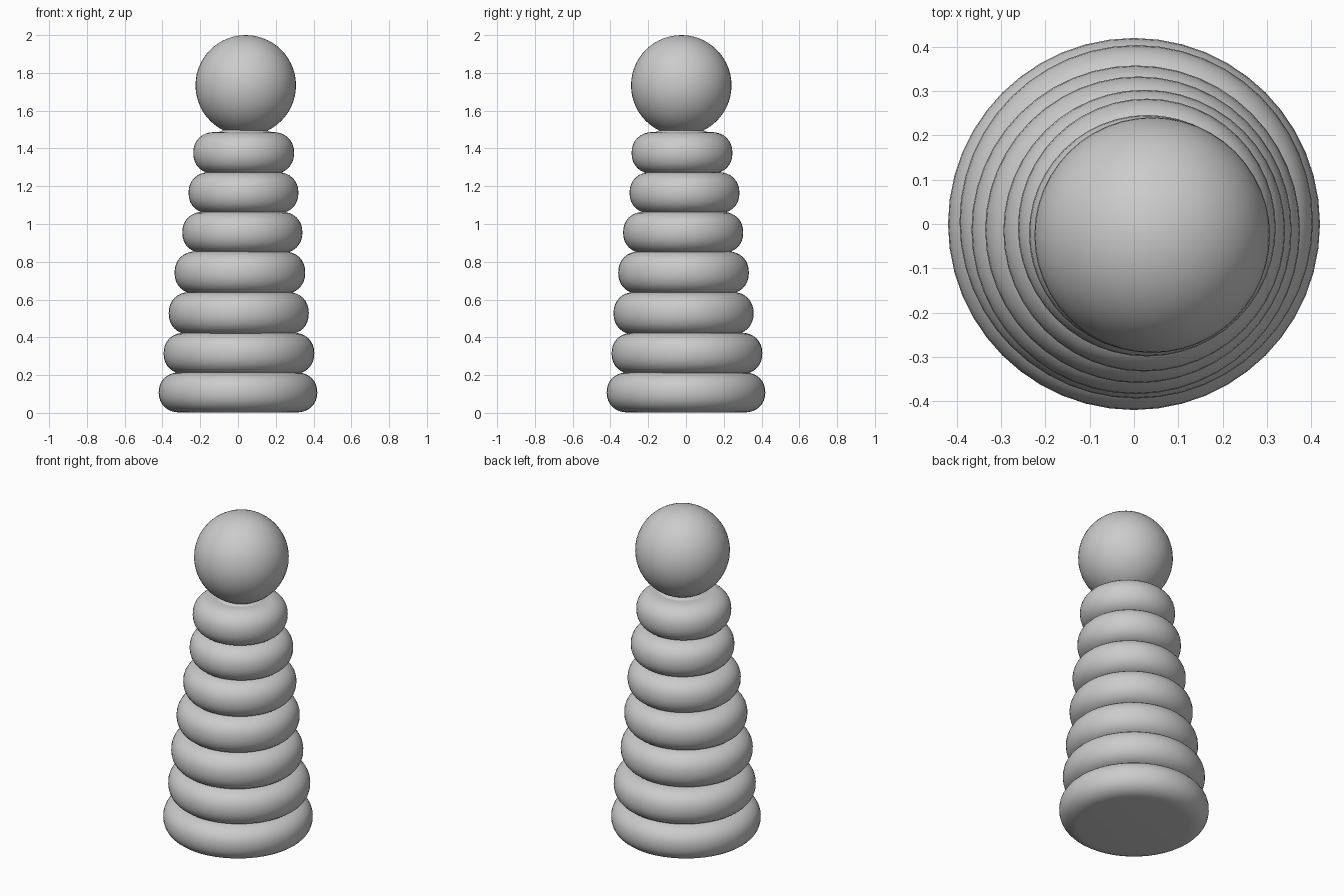
import bpy, bmesh, math

if "Cube" in bpy.data.objects:
    bpy.data.objects.remove(bpy.data.objects["Cube"])

# one flat grey for the whole toy
grey = bpy.data.materials.new("light grey")
grey.diffuse_color = (0.6, 0.6, 0.6, 1)
grey.use_nodes = True
grey.node_tree.nodes["Principled BSDF"].inputs["Base Color"].default_value = grey.diffuse_color

SEG = 48


def finish(bm, name, centre):
    bmesh.ops.recalc_face_normals(bm, faces=bm.faces[:])
    me = bpy.data.meshes.new(name)
    for f in bm.faces:
        f.smooth = True
    bm.to_mesh(me)
    bm.free()
    me.materials.append(grey)
    ob = bpy.data.objects.new(name, me)
    ob.location = centre
    bpy.context.collection.objects.link(ob)
    return ob


def lathe(name, profile, centre):
    """Spin (radius, z) points around the vertical axis."""
    bm = bmesh.new()
    verts = [bm.verts.new((r, 0, z)) for r, z in profile]
    edges = [bm.edges.new(p) for p in zip(verts, verts[1:])]
    bmesh.ops.spin(bm, geom=verts + edges, cent=(0, 0, 0), axis=(0, 0, 1),
                   angle=2 * math.pi, steps=SEG, use_duplicate=False)
    bmesh.ops.remove_doubles(bm, verts=bm.verts[:], dist=1e-5)
    return finish(bm, name, centre)


# rings: centre x, centre y, outer radius, bottom z
rings = [
    (0.000, 0.000, 0.420, 0.005),
    (0.005, 0.005, 0.399, 0.210),
    (0.004, -0.013, 0.371, 0.420),
    (0.010, -0.013, 0.346, 0.635),
    (0.023, -0.015, 0.318, 0.850),
    (0.029, -0.008, 0.291, 1.060),
    (0.030, -0.021, 0.267, 1.270),
]
tops = [r[3] for r in rings[1:]] + [1.487]

for i, ((x, y, radius, z0), z1) in enumerate(zip(rings, tops)):
    last = i == len(rings) - 1
    lo = z0 - (0.005 if i else 0.003)
    hi = z1 + (0.0 if last else 0.005)
    mid, half, bulge = (lo + hi) / 2, (hi - lo) / 2, 0.115
    prof = []
    for k in range(17):                      # plump, slightly squared side
        a = -math.pi / 2 + math.pi * k / 16
        c, s = max(math.cos(a), 0), math.sin(a)
        prof.append((radius - bulge + bulge * c ** 0.92,
                     mid + half * math.copysign(abs(s) ** 0.92, s)))
    if i == 0:                               # closed flat underside
        prof.insert(0, (0, lo))
    # top runs inward under the next part
    prof.append((0.06 if last else radius - bulge - 0.05, hi))
    lathe(f"ring_{i + 1}", prof, (x, y, 0))

# ball on top
bm = bmesh.new()
bmesh.ops.create_uvsphere(bm, u_segments=SEG, v_segments=28, radius=0.266)
finish(bm, "top_ball", (0.041, -0.025, 1.734))

# short neck between the last ring and the ball
lathe("neck", [(0.15, 1.482), (0.125, 1.492), (0.11, 1.503)],
      (0.037, -0.024, 0))
